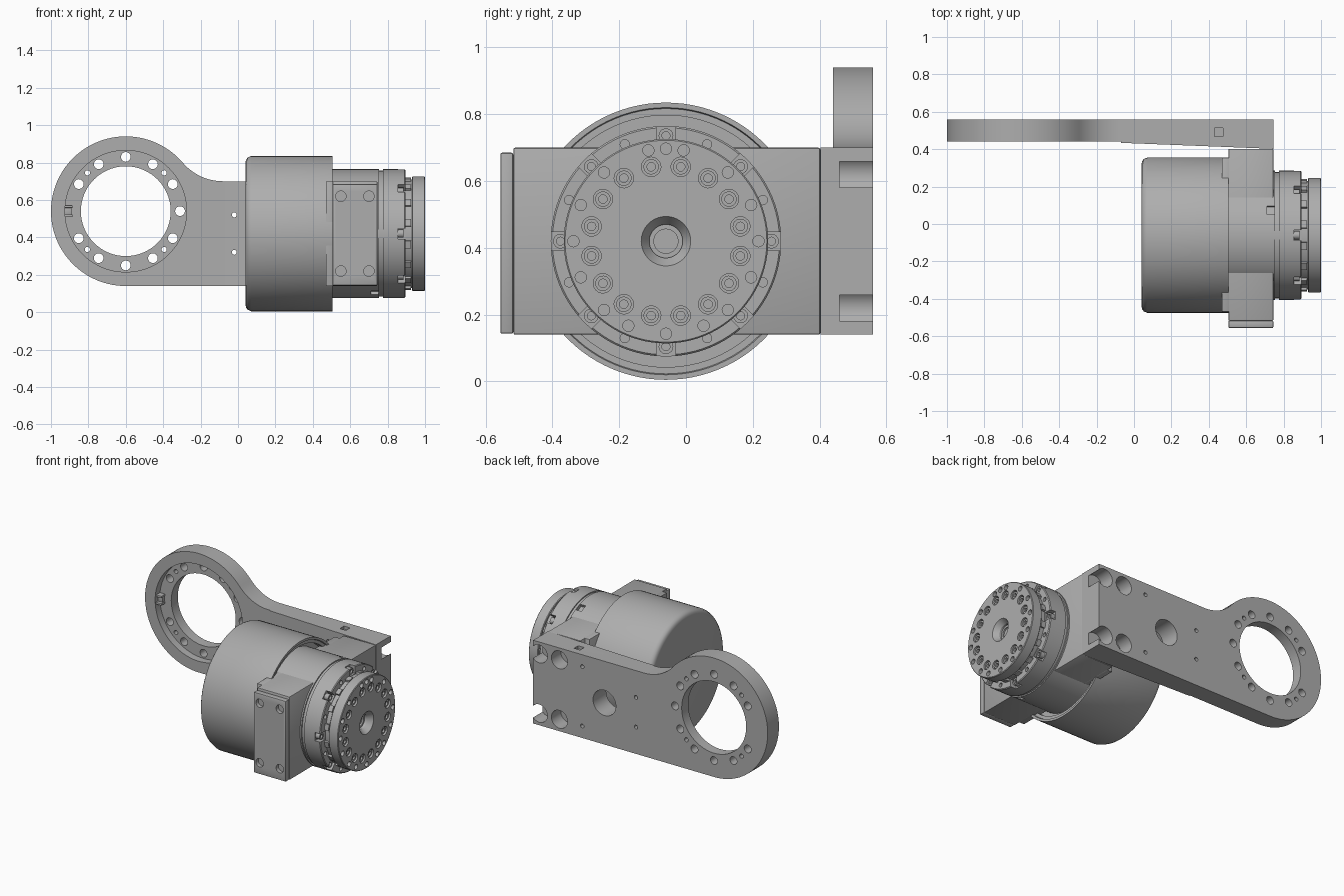
import bpy, bmesh
from math import cos, sin, pi, radians
from mathutils import Matrix, Vector

if "Cube" in bpy.data.objects:
    bpy.data.objects.remove(bpy.data.objects["Cube"])

grey = bpy.data.materials.new("machined_grey")
grey.use_nodes = True
tone = (0.42, 0.42, 0.42, 1)
grey.diffuse_color = tone
grey.node_tree.nodes["Principled BSDF"].inputs["Base Color"].default_value = tone

AX = Vector((0, -0.06, 0.42))      # motor axis runs along x through here
RING = Vector((-0.6, 0.5, 0.54))   # centre of the arm's ring
parts = []


def finish(bm, name, keep=True):
    bmesh.ops.remove_doubles(bm, verts=bm.verts, dist=1e-5)
    bmesh.ops.recalc_face_normals(bm, faces=bm.faces)
    me = bpy.data.meshes.new(name)
    bm.to_mesh(me)
    bm.free()
    me.materials.append(grey)
    ob = bpy.data.objects.new(name, me)
    bpy.context.collection.objects.link(ob)
    if keep:
        parts.append(ob)
    else:
        ob.hide_render = True
    return ob


def add_box(bm, lo, hi, m=Matrix()):
    lo, hi = Vector(lo), Vector(hi)
    mat = m @ Matrix.Translation((lo + hi) / 2) @ Matrix.Diagonal((*(hi - lo), 1))
    return bmesh.ops.create_cube(bm, size=1, matrix=mat)["verts"]


def box(name, lo, hi, bevel=0.006):
    bm = bmesh.new()
    add_box(bm, lo, hi)
    if bevel:
        bmesh.ops.bevel(bm, geom=bm.edges[:], offset=bevel, segments=2,
                        profile=0.5, affect='EDGES')
    return finish(bm, name)


def add_lathe(bm, prof, m, seg):
    """Revolve (x, radius) pairs about the local x axis."""
    rings = [[bm.verts.new(m @ Vector((x, r * cos(2 * pi * i / seg), r * sin(2 * pi * i / seg))))
              for i in range(seg if r else 1)] for x, r in prof]
    for a, b in zip(rings, rings[1:]):
        for i in range(seg):
            j = (i + 1) % seg
            vs = [a[i % len(a)], a[j % len(a)], b[j % len(b)], b[i % len(b)]]
            vs = list(dict.fromkeys(vs))
            if len(vs) > 2:
                bm.faces.new(vs)


def lathe(name, prof, seg=96):
    bm = bmesh.new()
    add_lathe(bm, prof, Matrix.Translation(AX), seg)
    return finish(bm, name)


def rod(bm, x0, x1, r, m, seg=24):
    add_lathe(bm, [(x0, 0), (x0, r), (x1, r), (x1, 0)], m, seg)


def cut(obs, bm):
    cutter = finish(bm, "cutter", keep=False)
    for ob in obs:
        mod = ob.modifiers.new("cut", 'BOOLEAN')
        mod.operation, mod.solver, mod.object = 'DIFFERENCE', 'EXACT', cutter
        bpy.context.view_layer.objects.active = ob
        bpy.ops.object.modifier_apply(modifier="cut")
    bpy.data.objects.remove(cutter)


def along_y(x, z):
    """Frame whose local x axis points to the back, placed at (x, z)."""
    return Matrix.Translation((x, 0, z)) @ Matrix.Rotation(pi / 2, 4, 'Z')


def spoke(deg, r):
    """Frame at a radius around the motor axis, local z pointing outward."""
    return (Matrix.Translation(AX) @ Matrix.Rotation(radians(90 - deg), 4, 'X').inverted()
            @ Matrix.Translation((0, 0, r)))


# Arm plate: ring, concave blend and straight bar as one outline
outline = [(0.745, 0.70)]
blend = 0.283
for i in range(15):
    a = radians(270 - i * 49.6 / 14)
    outline.append((-0.08 + blend * cos(a), 0.70 + blend + blend * sin(a)))
for i in range(1, 65):
    a = radians(40.4 + i * 229.6 / 64)
    outline.append((RING.x + 0.4 * cos(a), RING.z + 0.4 * sin(a)))
outline.append((0.745, 0.14))
bm = bmesh.new()
face = bm.faces.new([bm.verts.new((x, 0.56, z)) for x, z in outline])
ext = bmesh.ops.extrude_face_region(bm, geom=[face])["geom"]
bmesh.ops.translate(bm, vec=(0, -0.12, 0),
                    verts=[v for v in ext if isinstance(v, bmesh.types.BMVert)])
arm = finish(bm, "arm_plate")

# Tapered pad in front of the bar
bm = bmesh.new()
for v in add_box(bm, (-0.07, 0.40, 0.14), (0.745, 0.44, 0.70)):
    if v.co.y < 0.42:
        v.co.y = 0.434 if v.co.x < 0 else 0.402
pad = finish(bm, "arm_pad")

# Ring opening, recess and mounting holes
bm = bmesh.new()
add_lathe(bm, [(0.3, 0), (0.3, 0.325), (0.49, 0.325), (0.49, 0.24), (0.7, 0.24), (0.7, 0)],
          along_y(RING.x, RING.z), 96)
cut([arm], bm)
bm = bmesh.new()
for k in range(12):
    if k != 6:
        a = k * pi / 6
        rod(bm, 0.3, 0.7, 0.026, along_y(RING.x + 0.29 * cos(a), RING.z + 0.29 * sin(a)))
for k in range(4):
    a = pi / 4 + k * pi / 2
    rod(bm, 0.3, 0.7, 0.014, along_y(RING.x + 0.29 * cos(a), RING.z + 0.29 * sin(a)), 16)
add_box(bm, (0.43, 0.468, 0.68), (0.475, 0.512, 0.8))
cut([arm], bm)
bm = bmesh.new()
rod(bm, 0.3, 0.7, 0.085, along_y(0.215, 0.42), 48)
for z in (0.32, 0.52):
    rod(bm, 0.3, 0.7, 0.013, along_y(-0.02, z), 16)
for z in (0.22, 0.62):
    rod(bm, 0.3, 0.7, 0.013, along_y(0.38, z), 16)
    for x in (0.55, 0.70):
        rod(bm, 0.46, 0.7, 0.06, along_y(x, z), 32)
cut([arm, pad], bm)

# Locating key inside the ring recess
for i, z in enumerate((0.508, 0.558)):
    box(f"ring_key_{i + 1}", (-0.93, 0.45, z), (-0.885, 0.495, z + 0.014), 0.002)
box("ring_key_base", (-0.93, 0.47, 0.52), (-0.89, 0.495, 0.56), 0.002)

# Mounting block, rear shoulder and front cover plate
block = box("mounting_block", (0.505, -0.517, 0.14), (0.745, 0.402, 0.70))
box("block_shoulder", (0.47, -0.47, 0.14), (0.51, 0.355, 0.70), 0.003)
cover = box("front_cover", (0.505, -0.556, 0.143), (0.745, -0.517, 0.685))
bm = bmesh.new()
for x in (0.55, 0.70):
    for z in (0.22, 0.62):
        rod(bm, -0.6, -0.53, 0.028, along_y(x, z))
cut([cover], bm)

# Motor housing with a stepped open rim
lathe("motor_housing", [(0.04, 0), (0.04, 0.38), (0.043, 0.395), (0.052, 0.407), (0.07, 0.415),
                        (0.505, 0.415), (0.505, 0.40), (0.495, 0.397), (0.495, 0.377),
                        (0.45, 0.377), (0.45, 0)])

# Gear flange, grooved, with a narrower collar
flange = lathe("gear_flange", [(0.44, 0), (0.44, 0.345), (0.755, 0.345), (0.755, 0.337),
                               (0.775, 0.337), (0.775, 0.345), (0.89, 0.345), (0.895, 0.34),
                               (0.895, 0.29), (0.93, 0.29), (0.93, 0)])
bm = bmesh.new()
for k in range(8):
    add_box(bm, (0.855, -0.028, -0.025), (0.92, 0.028, 0.06), spoke(k * 45, 0.318))
for deg in (67, 113, 247, 293, 23, 157, 203, 337):
    rod(bm, 0.87, 0.92, 0.014, spoke(deg, 0.315), 16)
for deg in (67, 247):
    add_box(bm, (0.71, -0.025, 0), (0.75, 0.025, 0.06), spoke(deg, 0.325))
cut([flange], bm)


def socket_bolts(name, angles, r, x0, x1, rad):
    bm = bmesh.new()
    for deg in angles:
        add_lathe(bm, [(x0, 0), (x0, rad), (x1, rad), (x1, rad * 0.55), (x1 - 0.012, rad * 0.55),
                       (x1 - 0.012, 0)], spoke(deg, r), 18)
    return finish(bm, name)


socket_bolts("flange_bolts", range(0, 360, 45), 0.316, 0.85, 0.885, 0.022)

# Small teeth around the collar
bm = bmesh.new()
for k in range(16):
    add_box(bm, (0.895, -0.02, -0.02), (0.925, 0.02, 0.008), spoke(k * 22.5 + 11.25, 0.295))
finish(bm, "collar_teeth")

# Output disk with centre bore, bolt recesses and rim holes
disk = lathe("output_disk", [(0.93, 0), (0.93, 0.302), (0.934, 0.306), (0.996, 0.306), (1, 0.302),
                             (1, 0.074), (0.965, 0.05), (0.95, 0.05), (0.95, 0.036),
                             (0.94, 0.036), (0.94, 0)])
bolt_angles = [11.25 + 22.5 * k for k in range(16)]
rim_angles = (0, 23, 48, 79, 90, 101, 132, 157, 180, 203, 228, 246, 270, 294, 312, 337)
bm = bmesh.new()
for deg in bolt_angles:
    rod(bm, 0.97, 1.05, 0.029, spoke(deg, 0.227))
for deg in rim_angles:
    rod(bm, 0.97, 1.05, 0.017, spoke(deg, 0.277), 16)
cut([disk], bm)
socket_bolts("disk_bolts", bolt_angles, 0.227, 0.965, 0.992, 0.023)

# Smooth curved faces, keep machined edges crisp
bpy.ops.object.select_all(action='DESELECT')
for ob in parts:
    ob.select_set(True)
bpy.context.view_layer.objects.active = arm
bpy.ops.object.shade_smooth_by_angle(angle=radians(30))
